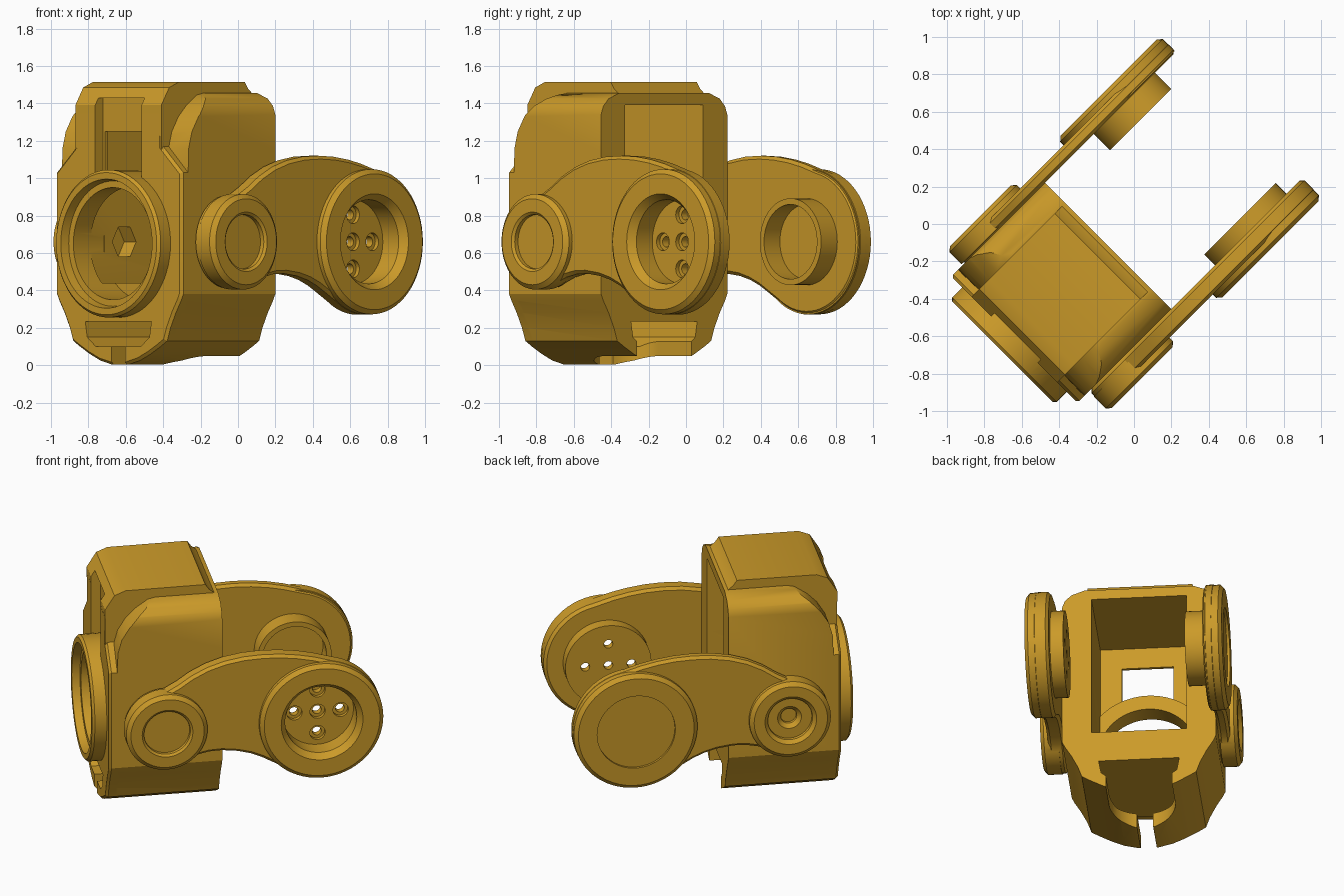
import bpy, bmesh, math
from mathutils import Vector

if "Cube" in bpy.data.objects:
    bpy.data.objects.remove(bpy.data.objects["Cube"])

gold = bpy.data.materials.new("gold")
gold.diffuse_color = (0.6, 0.325, 0.022, 1)
gold.use_nodes = True
gold.node_tree.nodes["Principled BSDF"].inputs["Base Color"].default_value = gold.diffuse_color
CU = -0.015          # body centre line


def place(axis, a, b, t):
    """Section coordinates (a, b) at distance t along the axis."""
    return {"x": (t, a, b), "y": (a, t, b), "z": (a, b, t)}[axis]


def loft(name, rings):
    """Solid through matching rings of points, capped at both ends."""
    bm = bmesh.new()
    loops = [[bm.verts.new(p) for p in ring] for ring in rings]
    for r0, r1 in zip(loops, loops[1:]):
        n = len(r0)
        for i in range(n):
            bm.faces.new((r0[i], r0[(i + 1) % n], r1[(i + 1) % n], r1[i]))
    bm.faces.new(loops[0])
    bm.faces.new(loops[-1])
    bmesh.ops.recalc_face_normals(bm, faces=bm.faces)
    me = bpy.data.meshes.new(name)
    bm.to_mesh(me)
    bm.free()
    me.materials.append(gold)
    ob = bpy.data.objects.new(name, me)
    bpy.context.collection.objects.link(ob)
    return ob


def prism(name, pts, axis, t0, t1):
    return loft(name, [[place(axis, a, b, t) for a, b in pts] for t in (t0, t1)])


def lathe(name, axis, centre, prof, n=64):
    """Turned solid, prof lists (position along axis, radius)."""
    ang = [2 * math.pi * i / n for i in range(n)]
    return loft(name, [[place(axis, centre[0] + r * math.cos(q), centre[1] + r * math.sin(q), t)
                        for q in ang] for t, r in prof])


def box(name, u, v, z):
    return prism(name, [(u[0], v[0]), (u[1], v[0]), (u[1], v[1]), (u[0], v[1])], "z", *z)


def apply(ob, mod):
    bpy.ops.object.select_all(action='DESELECT')
    bpy.context.view_layer.objects.active = ob
    ob.select_set(True)
    bpy.ops.object.modifier_apply(modifier=mod.name)


def combine(ob, others, op):
    for o in others:
        m = ob.modifiers.new("combine", 'BOOLEAN')
        m.operation, m.solver, m.object = op, 'EXACT', o
        apply(ob, m)
        bpy.data.objects.remove(o, do_unlink=True)


def bevel(ob, width, angle):
    m = ob.modifiers.new("bevel", 'BEVEL')
    m.width, m.segments, m.limit_method, m.angle_limit = width, 1, 'ANGLE', math.radians(angle)
    apply(ob, m)


def both(half):
    """Mirror a half outline (u, z), listed bottom to top, about the centre line."""
    return [(CU + u, z) for u, z in half] + [(CU - u, z) for u, z in reversed(half)]


def arc(c, r, a0, a1, n):
    return [(c[0] + r * math.cos(math.radians(a0 + (a1 - a0) * i / n)),
             c[1] + r * math.sin(math.radians(a0 + (a1 - a0) * i / n))) for i in range(n + 1)]


# body: cross-section trimmed by its side profile
belly = [(0.06, 0.003), (0.15, 0.025), (0.23, 0.06), (0.305, 0.1), (0.355, 0.13),
         (0.38, 0.2), (0.42, 0.28), (0.46, 0.345), (0.477, 0.38)]
body = prism("body", both(belly + [(0.477, 1.34), (0.46, 1.385), (0.42, 1.425), (0.34, 1.455)]),
             "y", -0.85, -0.18)
side = prism("side_trim", [(-0.18, -0.1), (-0.18, 1.6), (-0.5, 1.6), (-0.55, 1.46), (-0.62, 1.445),
                           (-0.70, 1.39), (-0.76, 1.33), (-0.81, 1.25), (-0.835, 1.16),
                           (-0.84, 1.0), (-0.84, -0.1)], "x", -1, 1)
combine(body, [side], 'INTERSECT')

# front plate and raised head
front = prism("front_plate", both(belly + [(0.477, 1.03), (0.325, 1.17), (0.325, 1.36)]), "y", -0.89, -0.8)
bevel(front, 0.015, 60)
head = prism("head", [(-0.885, 0.9), (-0.89, 1.39), (-0.83, 1.485), (-0.76, 1.513), (-0.26, 1.515),
                      (-0.235, 1.48), (-0.18, 1.435), (-0.18, 0.9)], "x", CU - 0.325, CU + 0.325)
combine(body, [front, head], 'UNION')

# collar on the front
MID = (CU, 0.65)
collar = lathe("collar", "y", MID, [(-0.80, 0.395), (-0.965, 0.395), (-0.98, 0.38)])
combine(body, [collar], 'UNION')

# hollow inside, open at the back, with front slot and round opening
cuts = [
    box("cavity", (CU - 0.295, CU + 0.295), (-0.81, 0.1), (0.44, 1.39)),
    box("slot", (CU - 0.175, CU + 0.175), (-1.1, -0.83), (0.75, 1.43)),
    box("window", (CU - 0.16, CU + 0.16), (-1.1, -0.7), (0.75, 1.25)),
    lathe("bore", "y", MID, [(-1.0, 0.365), (-0.98, 0.345), (-0.93, 0.335), (-0.93, 0.30), (-0.7, 0.30)]),
    # lower groove, narrow slit and round opening under the body
    prism("groove", both([(0.17, 0.1), (0.235, 0.15), (0.25, 0.235)]), "y", -1.1, 0.1),
    box("slit", (CU - 0.05, CU + 0.05), (-1.1, -0.4), (-0.1, 0.15)),
    lathe("socket", "z", (CU, -0.42), [(-0.1, 0.205), (0.2, 0.205)]),
    box("socket_mouth", (CU - 0.205, CU + 0.205), (-0.42, 0.1), (-0.1, 0.2)),
    # hexagonal nut pocket in the left wall
    lathe("nut_pocket", "x", (-0.55, 0.66), [(-0.40, 0.09), (-0.2, 0.09)], 6),
]
# collar must stay in front of the slot
plug = lathe("collar_rim", "y", MID, [(-0.80, 0.395), (-0.965, 0.395), (-0.98, 0.38)])
hole = lathe("rim_hole", "y", MID, [(-1.0, 0.365), (-0.98, 0.345), (-0.93, 0.335), (-0.93, 0.30), (-0.7, 0.30)])
combine(plug, [hole], 'DIFFERENCE')
combine(body, cuts, 'DIFFERENCE')
combine(body, [plug], 'UNION')

# arms
BIG, SMALL = (0.42, 0.66), (-0.55, 0.66)
outline = (arc(BIG, 0.39, -125, 78, 36)
           + [(0.38, 1.078), (0.28, 1.1), (0.17, 1.115), (0.06, 1.12), (-0.06, 1.115), (-0.18, 1.095),
              (-0.29, 1.06), (-0.39, 1.01), (-0.47, 0.955)]
           + arc(SMALL, 0.25, 90, 300, 30)
           + [(-0.36, 0.47), (-0.28, 0.487), (-0.2, 0.49), (-0.1, 0.477), (-0.02, 0.455),
              (0.05, 0.425), (0.12, 0.385)])


def arm(name, s, inner):
    ob = prism(name, outline, "x", s * inner, s * 0.565)
    bevel(ob, 0.018, 60)
    discs = [lathe("hub", "x", c, [(s * 0.5, r), (s * 0.59, r), (s * 0.612, r - 0.025)])
             for c, r in ((BIG, 0.388), (SMALL, 0.255))]
    combine(ob, discs, 'UNION')
    return ob


right = arm("right_arm", 1, 0.462)
combine(right, [lathe("boss", "x", BIG, [(0.38, 0.27), (0.52, 0.27)])], 'UNION')
cuts = [lathe("recess", "x", BIG, [(0.45, 0.225), (0.57, 0.225), (0.63, 0.27)]),
        lathe("dish", "x", SMALL, [(0.575, 0.145), (0.60, 0.145), (0.63, 0.18)])]
for dv, dz in ((0, 0), (0.145, 0), (-0.145, 0), (0, 0.145), (0, -0.145)):
    cuts.append(lathe("bolt_hole", "x", (BIG[0] + dv, BIG[1] + dz),
                      [(0.3, 0.028), (0.425, 0.028), (0.425, 0.048), (0.5, 0.048)], 24))
combine(right, cuts, 'DIFFERENCE')

left = arm("left_arm", -1, 0.492)
combine(left, [lathe("boss", "x", BIG, [(-0.37, 0.232), (-0.52, 0.232)])], 'UNION')
combine(left, [
    lathe("boss_hole", "x", BIG, [(-0.3, 0.2), (-0.49, 0.2)]),
    lathe("dish", "x", BIG, [(-0.595, 0.245), (-0.7, 0.245)]),
    lathe("screw_dish", "x", SMALL, [(-0.565, 0.14), (-0.59, 0.14), (-0.63, 0.18)]),
    lathe("screw_hole", "x", SMALL, [(-0.52, 0.05), (-0.54, 0.05), (-0.58, 0.09)], 32)], 'DIFFERENCE')

# turn the whole model to its diagonal stance and smooth the round parts
for ob in (body, right, left):
    ob.rotation_euler = (0, 0, -math.pi / 4)
    bpy.ops.object.select_all(action='DESELECT')
    bpy.context.view_layer.objects.active = ob
    ob.select_set(True)
    bpy.ops.object.shade_smooth_by_angle(angle=math.radians(25))
